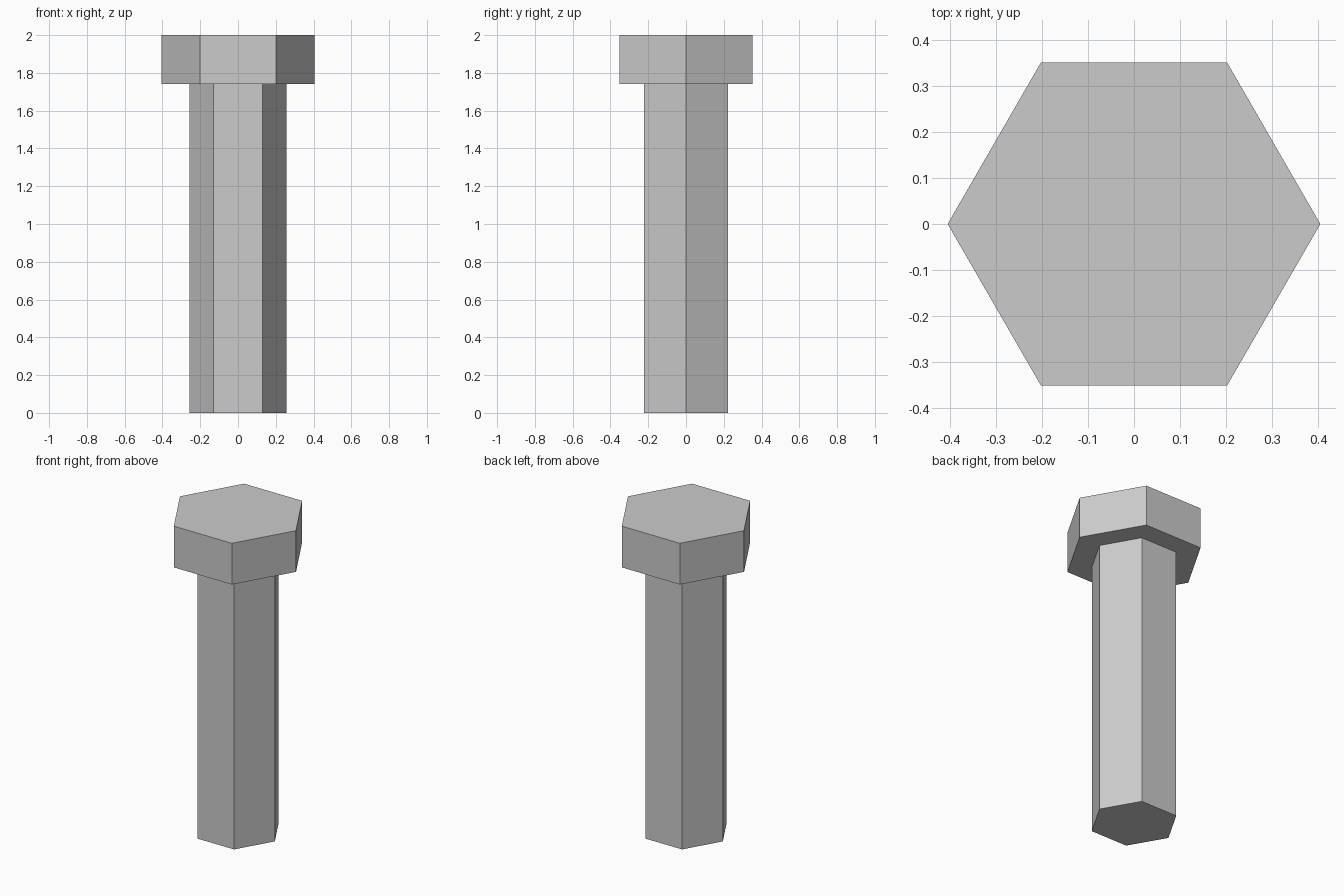
import bpy
import bmesh
from math import cos, sin, pi

cube = bpy.data.objects.get("Cube")
if cube:
    bpy.data.objects.remove(cube, do_unlink=True)

# Plain grey metal
steel = bpy.data.materials.new("grey steel")
steel.use_nodes = True
grey = (0.6, 0.6, 0.6, 1)
steel.diffuse_color = grey
steel.node_tree.nodes["Principled BSDF"].inputs["Base Color"].default_value = grey


def hex_prism(name, radius, bottom, top):
    """Six-sided prism with corners on the x axis."""
    bm = bmesh.new()
    ring = [bm.verts.new((radius * cos(i * pi / 3), radius * sin(i * pi / 3), bottom))
            for i in range(6)]
    base = bm.faces.new(ring)
    # Extrude the outline upward, keeping the bottom face
    result = bmesh.ops.extrude_face_region(bm, geom=[base], use_keep_orig=True)
    moved = [g for g in result["geom"] if isinstance(g, bmesh.types.BMVert)]
    bmesh.ops.translate(bm, verts=moved, vec=(0, 0, top - bottom))
    bmesh.ops.recalc_face_normals(bm, faces=bm.faces)
    mesh = bpy.data.meshes.new(name)
    bm.to_mesh(mesh)
    bm.free()
    mesh.materials.append(steel)
    obj = bpy.data.objects.new(name, mesh)
    bpy.context.collection.objects.link(obj)
    return obj


# Long shaft and wider head
hex_prism("bolt_shaft", 0.257, 0, 1.74)
hex_prism("bolt_head", 0.405, 1.74, 2)
